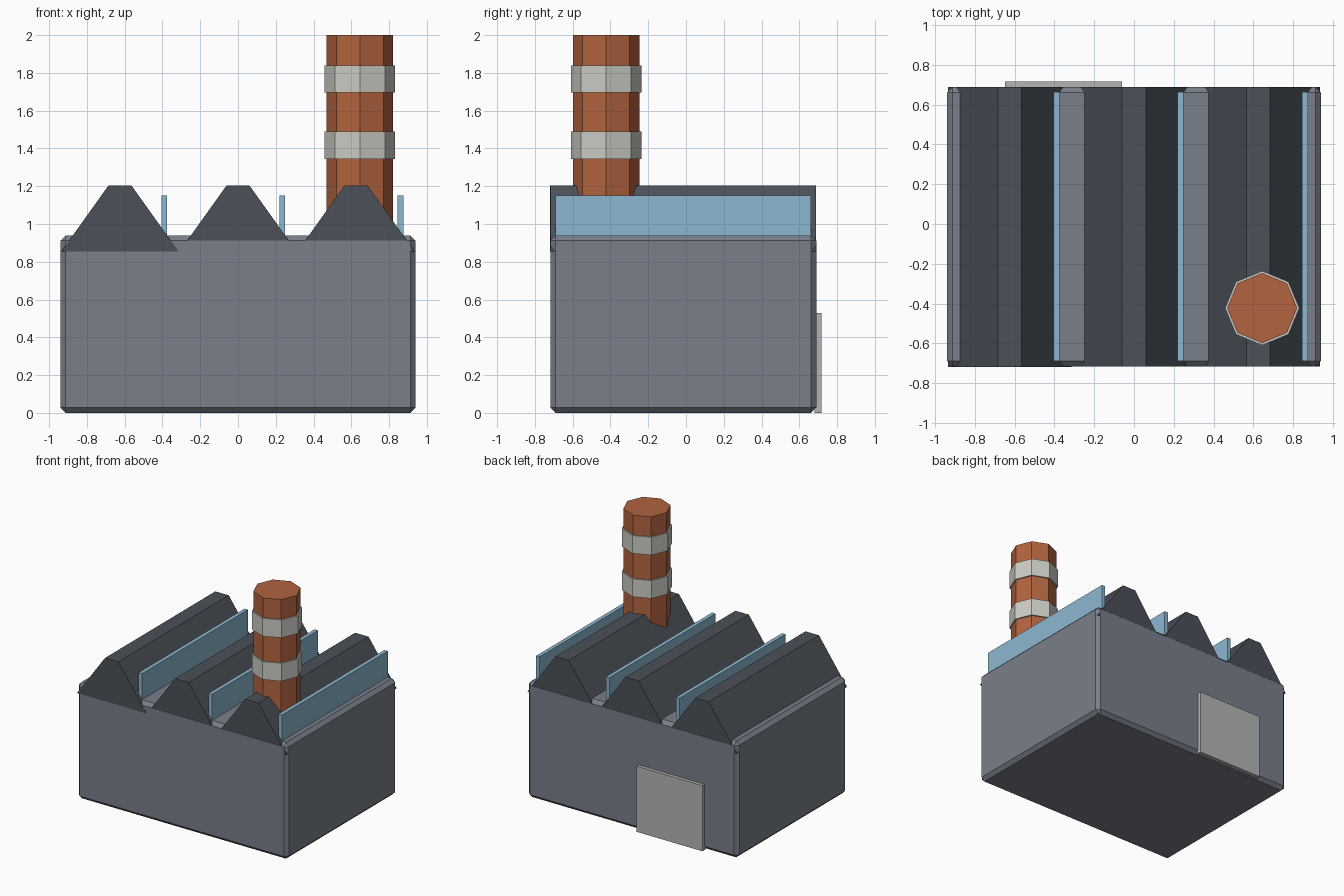
import bpy, bmesh, math

if "Cube" in bpy.data.objects:
    bpy.data.objects.remove(bpy.data.objects["Cube"])


def material(name, r, g, b):
    m = bpy.data.materials.new(name)
    m.diffuse_color = (r, g, b, 1)
    m.use_nodes = True
    m.node_tree.nodes["Principled BSDF"].inputs["Base Color"].default_value = m.diffuse_color
    return m


WALL = material("wall_grey", 0.19, 0.21, 0.255)
ROOF = material("roof_slate", 0.07, 0.08, 0.098)
BRICK = material("brick_orange", 0.44, 0.125, 0.05)
BAND = material("band_white", 0.60, 0.60, 0.55)
GLASS = material("glass_blue", 0.265, 0.475, 0.63)
DOOR = material("door_grey", 0.45, 0.46, 0.46)


def finish(name, bm, mat):
    bmesh.ops.recalc_face_normals(bm, faces=bm.faces)
    mesh = bpy.data.meshes.new(name)
    bm.to_mesh(mesh)
    bm.free()
    mesh.materials.append(mat)
    obj = bpy.data.objects.new(name, mesh)
    bpy.context.collection.objects.link(obj)
    return obj


def box(name, lo, hi, mat, bevel=0):
    bm = bmesh.new()
    bmesh.ops.create_cube(bm, size=1)
    for v in bm.verts:
        v.co = [(a + b) / 2 + c * (b - a) for a, b, c in zip(lo, hi, v.co)]
    if bevel:
        bmesh.ops.bevel(bm, geom=bm.edges[:], offset=bevel, segments=1,
                        affect='EDGES', profile=0.5)
    return finish(name, bm, mat)


def ridge(name, cx, y0, y1, mat):
    # trapezoid profile swept along y
    profile = [(-0.31, 0.855), (0.31, 0.855), (0.06, 1.205), (-0.06, 1.205)]
    bm = bmesh.new()
    face = bm.faces.new([bm.verts.new((cx + x, y0, z)) for x, z in profile])
    ext = bmesh.ops.extrude_face_region(bm, geom=[face], use_keep_orig=True)
    for v in ext["geom"]:
        if isinstance(v, bmesh.types.BMVert):
            v.co.y = y1
    return finish(name, bm, mat)


def octagon(name, radius, z0, z1, mat):
    bm = bmesh.new()
    bmesh.ops.create_cone(bm, cap_ends=True, segments=8, radius1=radius,
                          radius2=radius, depth=z1 - z0)
    for v in bm.verts:
        v.co.x += 0.645
        v.co.y -= 0.423
        v.co.z += (z0 + z1) / 2
    return finish(name, bm, mat)


# Factory hall with chamfered edges
box("hall", (-0.94, -0.718, 0), (0.94, 0.69, 0.94), WALL, 0.028)

# Roof ridges, each with an upright skylight pane on its right slope
for i, cx in enumerate((-0.625, 0, 0.625)):
    front = -0.719 if i == 0 else -0.717
    ridge(f"roof_ridge_{i + 1}", cx, front, 0.689, ROOF)
    box(f"skylight_{i + 1}", (cx + 0.219, -0.69, 0.85),
        (cx + 0.25, 0.663, 1.15), GLASS)

# Chimney with two painted bands
octagon("chimney", 0.176, 0.001, 2.0, BRICK)
for i, z in enumerate((1.345, 1.695)):
    octagon(f"chimney_band_{i + 1}", 0.187, z, z + 0.145, BAND)

# Loading door on the back wall
box("loading_door", (-0.65, 0.68, 0), (-0.06, 0.718, 0.53), DOOR)
